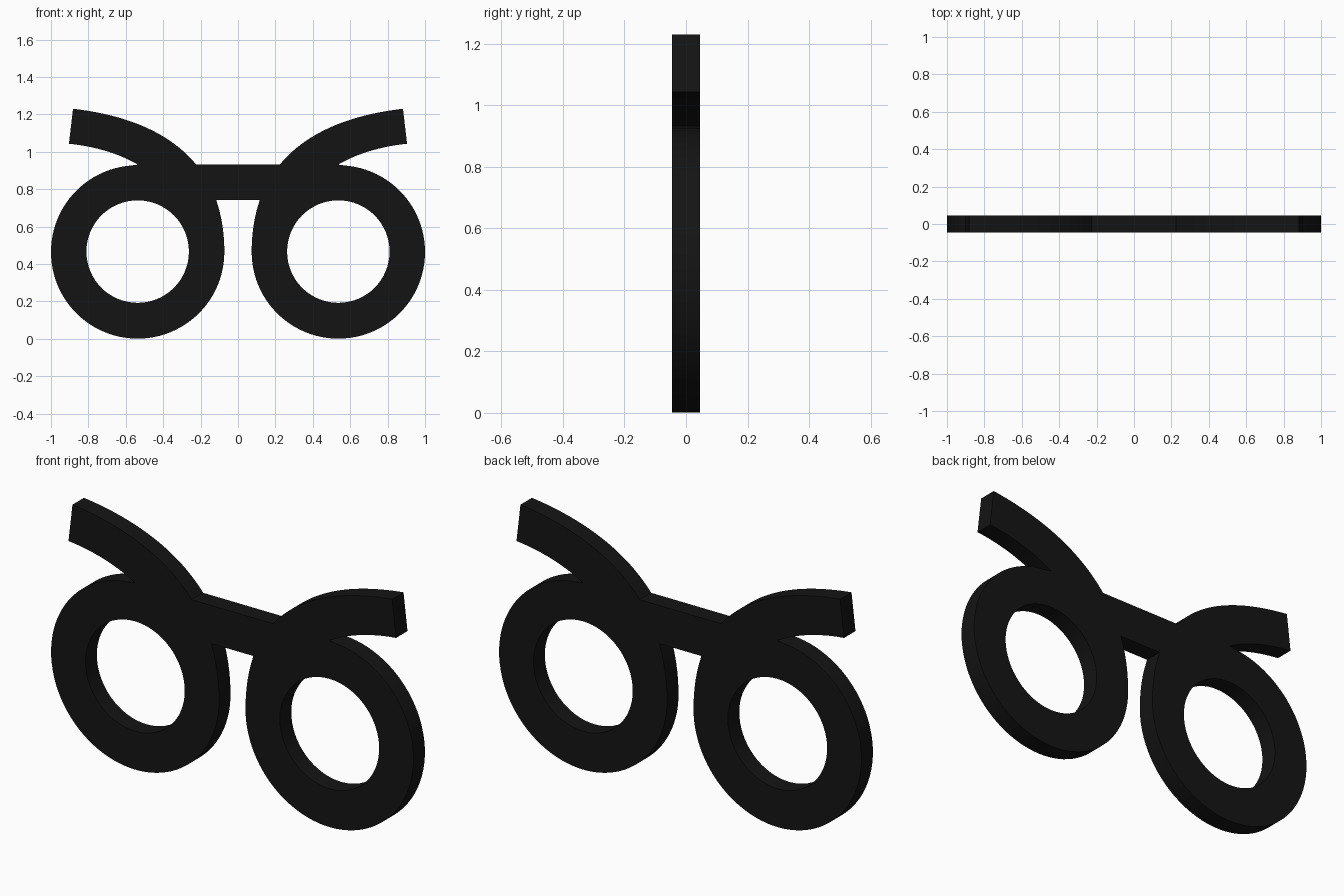
import bpy, bmesh
from math import sin, cos, pi

if "Cube" in bpy.data.objects:
    bpy.data.objects.remove(bpy.data.objects["Cube"])

CX, CZ, R_OUT, R_IN, HALF_DEPTH = 0.5365, 0.4645, 0.4635, 0.274, 0.045


def arc(cx, cz, r, a0, a1, n):
    return [(cx + r * cos(a0 + (a1 - a0) * i / n), cz + r * sin(a0 + (a1 - a0) * i / n))
            for i in range(n + 1)]


def bezier(p0, p1, p2, p3, n):
    pts = []
    for i in range(n + 1):
        t = i / n
        w = ((1 - t) ** 3, 3 * t * (1 - t) ** 2, 3 * t * t * (1 - t), t ** 3)
        pts.append(tuple(sum(k * p[a] for k, p in zip(w, (p0, p1, p2, p3))) for a in (0, 1)))
    return pts


# Long sweep of the right half: lens ring inner side up to the brow arm tip
sweep = bezier((CX - R_OUT, CZ), (CX - R_OUT, 0.955), (0.412, 1.176), (0.882, 1.23), 60)
# Underside of the brow arm, starting on top of the ring
under = bezier((CX, CZ + R_OUT + 0.004), (0.64, 0.992), (0.766, 1.029), (0.904, 1.043), 16)
ring = arc(CX, CZ, R_OUT, pi, 2.5 * pi, 72)

bridge_low, bridge_top = 0.742, 0.932
edge_low = [p for p in sweep if p[1] < bridge_low]
edge_top = [p for p in sweep if p[1] > bridge_top]

# Right half outline from bridge underside round to bridge top
half = ([(0.116, bridge_low)] + edge_low[::-1] + ring[1:-1] + under
        + edge_top[::-1] + [(0.224, bridge_top)])
outline = half + [(-x, z) for x, z in reversed(half)]
holes = [arc(s * CX, CZ + 0.002, R_IN, 0, 2 * pi, 64)[:-1] for s in (1, -1)]

# Flat filled outline with lens openings, given thickness
curve = bpy.data.curves.new("eyewear_frame", 'CURVE')
curve.dimensions = '2D'
curve.fill_mode = 'BOTH'
curve.extrude = HALF_DEPTH
for loop in [outline] + holes:
    spline = curve.splines.new('POLY')
    spline.points.add(len(loop) - 1)
    for pt, (x, z) in zip(spline.points, loop):
        pt.co = (x, z, 0, 1)
    spline.use_cyclic_u = True

frame = bpy.data.objects.new("eyewear_frame", curve)
bpy.context.collection.objects.link(frame)
frame.rotation_euler = (pi / 2, 0, 0)
bpy.context.view_layer.objects.active = frame
frame.select_set(True)
bpy.ops.object.convert(target='MESH')
frame = bpy.context.object
bpy.ops.object.transform_apply(location=True, rotation=True, scale=True)

# Weld caps to the rim
bm = bmesh.new()
bm.from_mesh(frame.data)
bmesh.ops.remove_doubles(bm, verts=bm.verts, dist=0.0001)
bmesh.ops.recalc_face_normals(bm, faces=bm.faces)
bm.to_mesh(frame.data)
bm.free()
bpy.ops.object.shade_smooth_by_angle()

# Black finish
black = bpy.data.materials.new("black")
black.diffuse_color = (0.007, 0.007, 0.007, 1)
black.use_nodes = True
black.node_tree.nodes["Principled BSDF"].inputs["Base Color"].default_value = black.diffuse_color
frame.data.materials.clear()
frame.data.materials.append(black)
